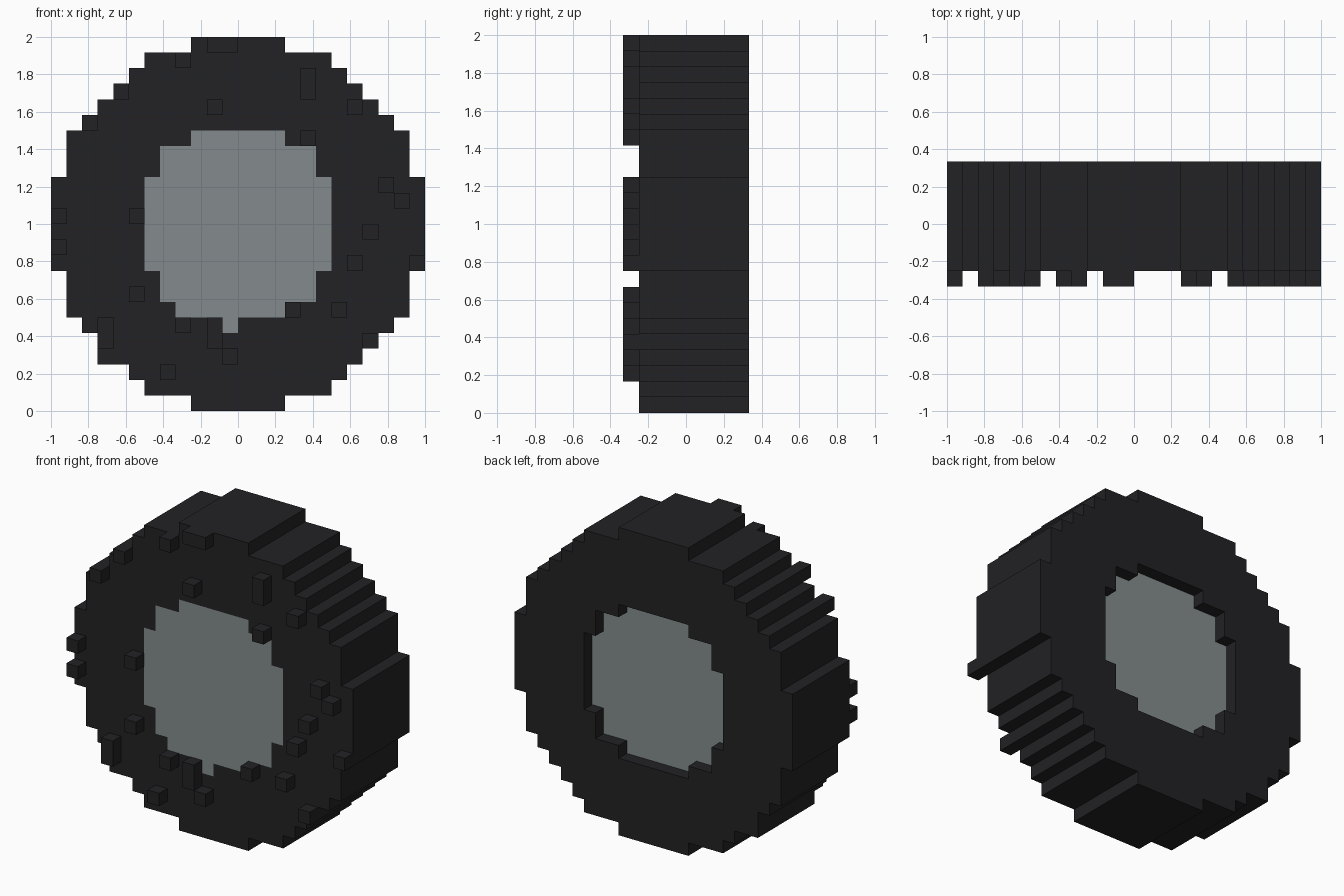
import bpy, bmesh
from mathutils import Vector

if "Cube" in bpy.data.objects:
    bpy.data.objects.remove(bpy.data.objects["Cube"])

V = 1 / 12  # block size: 24 blocks across the wheel

# Stepped outlines as half-widths per block row, bottom to top
tyre_rows = [3, 6, 7, 8, 9, 10] + [11] * 3 + [12] * 6 + [11] * 3 + [10, 9, 8, 7, 6, 3]
hub_rows = [3, 5, 5] + [6] * 6 + [5, 5, 3]


def disc(rows, z0, y0, y1):
    return {(x, y, z0 + k) for k, h in enumerate(rows)
            for x in range(-h, h) for y in range(y0, y1)}


# Rim plate: flush at the front, set back one block at the rear
hole = disc(hub_rows, 6, -3, 4)
hub = disc(hub_rows, 6, -3, 3) | {(-4, -3, 6), (-1, -3, 5)}

# Tyre with its through hole, plus one uneven lower-left block row
tyre = disc(tyre_rows, 0, -3, 4) | {(-9, y, 3) for y in range(-3, 4)}
tyre = tyre - hole - hub

# Studs scattered over the front face: x, z, width, height
studs = [(-2, 23, 2, 1), (-4, 22, 1, 1), (4, 20, 1, 2), (-2, 19, 1, 1), (7, 19, 1, 1),
         (-8, 20, 1, 1), (-10, 18, 1, 1), (4, 17, 1, 1), (9, 14, 1, 1), (10, 13, 1, 1),
         (-12, 12, 1, 1), (-12, 10, 1, 1), (-7, 12, 1, 1), (8, 11, 1, 1), (7, 9, 1, 1),
         (11, 9, 1, 1), (-7, 7, 1, 1), (3, 6, 1, 1), (6, 6, 1, 1), (-9, 4, 1, 2),
         (-4, 5, 1, 1), (-2, 4, 1, 2), (-1, 3, 1, 1), (8, 4, 1, 1), (-5, 2, 1, 1)]
stud_cells = {(x + i, -4, z + k) for x, z, w, h in studs for i in range(w) for k in range(h)}

solid = tyre | hub | stud_cells


def build(name, cells, color):
    """Mesh the exposed faces of a set of blocks."""
    bm = bmesh.new()
    verts = {}

    def vert(p):
        key = tuple(p)
        if key not in verts:
            verts[key] = bm.verts.new(Vector(key) * V)
        return verts[key]

    for c in sorted(cells):
        for a in range(3):
            for s in (0, 1):
                n = list(c)
                n[a] += 2 * s - 1
                if tuple(n) in solid:
                    continue
                b, d = (a + 1) % 3, (a + 2) % 3
                loop = []
                for i, j in ((0, 0), (1, 0), (1, 1), (0, 1)):
                    p = list(c)
                    p[a] += s
                    p[b] += i
                    p[d] += j
                    loop.append(vert(p))
                bm.faces.new(loop if s else loop[::-1])
    mesh = bpy.data.meshes.new(name)
    bm.to_mesh(mesh)
    bm.free()
    mat = bpy.data.materials.new(name + "_colour")
    mat.diffuse_color = color
    mat.use_nodes = True
    mat.node_tree.nodes["Principled BSDF"].inputs["Base Color"].default_value = mat.diffuse_color
    mesh.materials.append(mat)
    obj = bpy.data.objects.new(name, mesh)
    bpy.context.collection.objects.link(obj)


BLACK = (0.016, 0.016, 0.018, 1)
build("tyre", tyre, BLACK)
build("tyre_studs", stud_cells, BLACK)
build("wheel_hub", hub, (0.23, 0.26, 0.27, 1))
